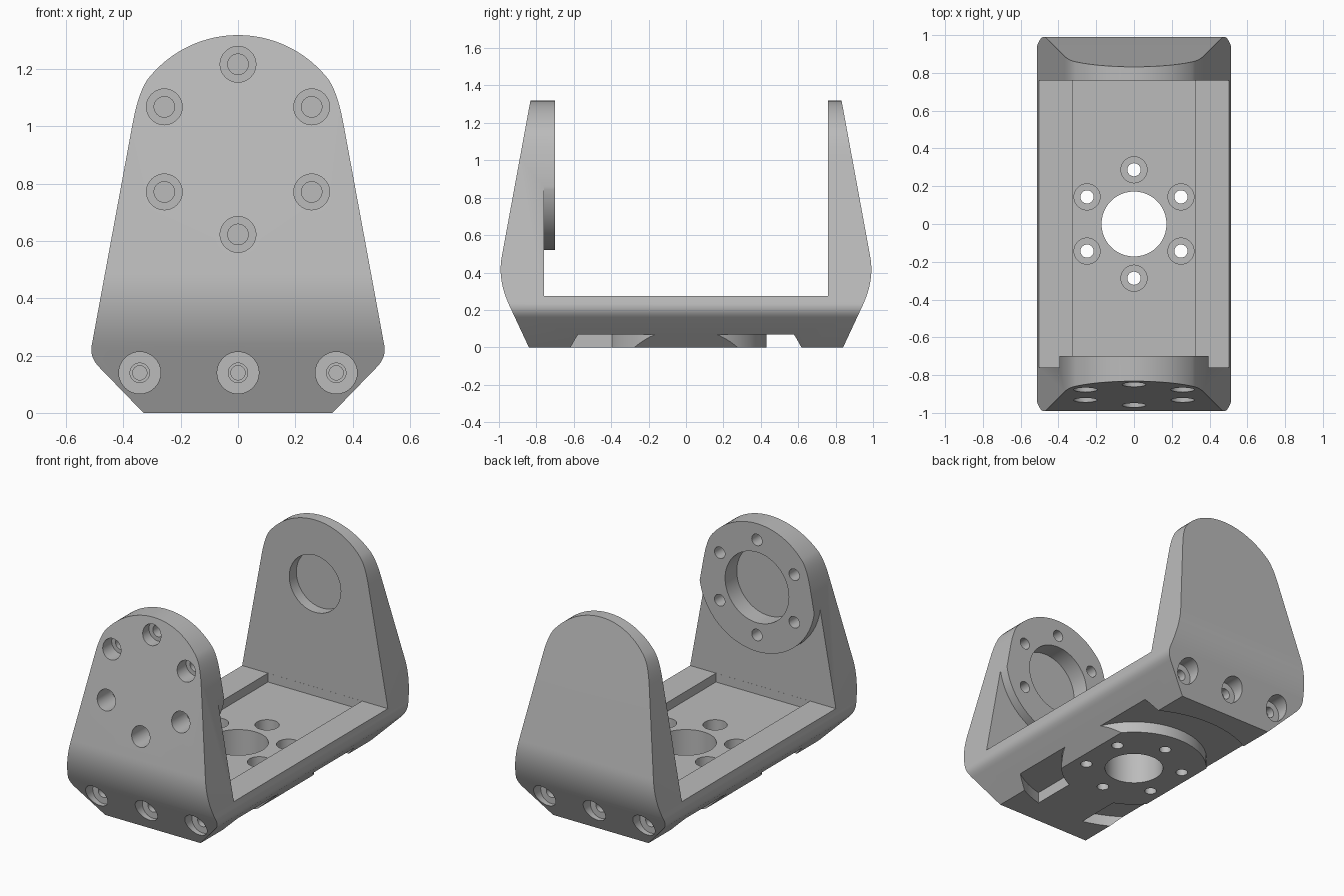
import bpy
import bmesh
from math import sin, cos, pi, radians, asin
from mathutils import Vector, Matrix

if "Cube" in bpy.data.objects:
    bpy.data.objects.remove(bpy.data.objects["Cube"])

gray = bpy.data.materials.new("machined_gray")
gray.use_nodes = True
gray.diffuse_color = (0.5, 0.5, 0.5, 1)
gray.node_tree.nodes["Principled BSDF"].inputs["Base Color"].default_value = (0.5, 0.5, 0.5, 1)

HUB_Z = 0.92     # pivot height
HUB_R = 0.4      # pivot disc radius
WALL_Y = 0.76    # inner face of the arms


def new_object(name, bm):
    bmesh.ops.recalc_face_normals(bm, faces=bm.faces)
    mesh = bpy.data.meshes.new(name)
    bm.to_mesh(mesh)
    bm.free()
    obj = bpy.data.objects.new(name, mesh)
    bpy.context.collection.objects.link(obj)
    mesh.materials.append(gray)
    return obj


def prism(name, points, axis, start, end):
    """Extrude a 2D profile along the named axis."""
    place = {"x": lambda a, b, c: (c, a, b),
             "y": lambda a, b, c: (a, c, b),
             "z": lambda a, b, c: (a, b, c)}[axis]
    bm = bmesh.new()
    face = bm.faces.new([bm.verts.new(place(a, b, start)) for a, b in points])
    result = bmesh.ops.extrude_face_region(bm, geom=[face])
    moved = [v for v in result["geom"] if isinstance(v, bmesh.types.BMVert)]
    bmesh.ops.translate(bm, verts=moved, vec=place(0, 0, end - start))
    return new_object(name, bm)


def rod(name, radius, p0, p1, sides=40):
    """Cylinder between two points."""
    p0, p1 = Vector(p0), Vector(p1)
    axis = p1 - p0
    turn = axis.to_track_quat("Z", "Y").to_matrix().to_4x4()
    bm = bmesh.new()
    bmesh.ops.create_cone(bm, cap_ends=True, segments=sides, radius1=radius, radius2=radius,
                          depth=axis.length, matrix=Matrix.Translation((p0 + p1) / 2) @ turn)
    return new_object(name, bm)


def combine(target, tool, operation="DIFFERENCE"):
    """Apply a boolean and discard the tool."""
    mod = target.modifiers.new("bool", "BOOLEAN")
    mod.operation = operation
    mod.solver = "EXACT"
    mod.object = tool
    bpy.context.view_layer.objects.active = target
    bpy.ops.object.modifier_apply(modifier=mod.name)
    bpy.data.objects.remove(tool)


def arc(radius, start, end, steps, cy=0.0):
    return [(radius * cos(start + (end - start) * i / steps),
             cy + radius * sin(start + (end - start) * i / steps)) for i in range(steps + 1)]


def bend(a, b, c, steps=8):
    """Rounded corner from a to c, controlled by b."""
    a, b, c = Vector(a), Vector(b), Vector(c)
    return [tuple(a * (1 - t) ** 2 + b * 2 * t * (1 - t) + c * t * t)
            for t in [i / steps for i in range(steps + 1)]]


def mirrored(half):
    return half + [(-a, b) for a, b in reversed(half)]


# U-shaped side profile: floor and two tapering arms
outer = [(0.84, 0)] + bend((0.945, 0.225), (1.008, 0.36), (0.985, 0.485), 12)
outer += [(0.828, 1.34), (WALL_Y, 1.34), (WALL_Y, 0.275)]
body = prism("pivot_bracket", mirrored(outer), "x", -0.6, 0.6)

# Pivot disc on the front arm
combine(body, rod("pivot_disc", HUB_R, (0, -0.8, HUB_Z), (0, -0.7, HUB_Z), 96), "UNION")

# Front outline: chamfered foot, tapering sides, round top
arch_angle = asin(0.253 / 0.399)
half = [(0.33, 0)] + bend((0.485, 0.16), (0.522, 0.198), (0.509, 0.245))
half += bend((0.368, 1.01), (0.346, 1.13), (0.309, 1.173))
half += arc(0.399, arch_angle, pi / 2, 16, HUB_Z)[1:-1]
outline = half + [(0, 1.319)] + [(-a, b) for a, b in reversed(half)]
combine(body, prism("outline", outline, "y", -1.2, 1.2), "INTERSECT")

# Channel in the floor between two rails
w, e = 0.325, WALL_Y - 0.0005
combine(body, prism("channel", [(-w, -e), (w, -e), (w, e), (-w, e)], "z", 0.22, 0.4))

# Ring recess under the floor, bridged at the front
a_out, a_in = asin(0.17 / 0.7), asin(0.17 / 0.43)
ring = arc(0.7, -pi / 2 + a_out, 1.5 * pi - a_out, 72)
ring += arc(0.43, 1.5 * pi - a_in, -pi / 2 + a_in, 72)
combine(body, prism("recess", ring, "z", -0.1, 0.07))

# Centre hole and bolt circle in the floor
combine(body, rod("centre_hole", 0.172, (0, 0, -0.1), (0, 0, 0.5), 48))
for k in range(6):
    t = radians(30 + 60 * k)
    x, y = 0.287 * cos(t), 0.287 * sin(t)
    combine(body, rod("bolt_head", 0.069, (x, y, 0.1), (x, y, 0.5)))
    combine(body, rod("bolt_hole", 0.035, (x, y, -0.1), (x, y, 0.3), 24))

# Bolt circle through the front arm
for k in range(6):
    t = radians(30 + 60 * k)
    x, z = 0.297 * cos(t), HUB_Z + 0.297 * sin(t)
    combine(body, rod("bolt_head", 0.0625, (x, -1.2, z), (x, -0.79, z)))
    combine(body, rod("bolt_hole", 0.036, (x, -1, z), (x, -0.6, z), 24))

# Bearing pockets on the inner faces of the arms
combine(body, rod("front_pocket", 0.22, (0, -0.815, HUB_Z), (0, -0.6, HUB_Z), 64))
combine(body, rod("back_pocket", 0.178, (0, 0.6, HUB_Z), (0, 0.83, HUB_Z), 64))

# Stepped screw holes in the slanted feet of both arms
for s in (-1, 1):
    for x in (-0.343, 0, 0.343):
        for radius, depth in ((0.073, 0.84), (0.034, 0.79), (0.025, 0.65)):
            combine(body, rod("screw_hole", radius, (x, s * 1.2, 0.14), (x, s * depth, 0.14), 32))

# Smooth the curved faces, keep the edges sharp
bpy.ops.object.select_all(action="DESELECT")
body.select_set(True)
bpy.context.view_layer.objects.active = body
bpy.ops.object.shade_smooth_by_angle(angle=radians(25))
